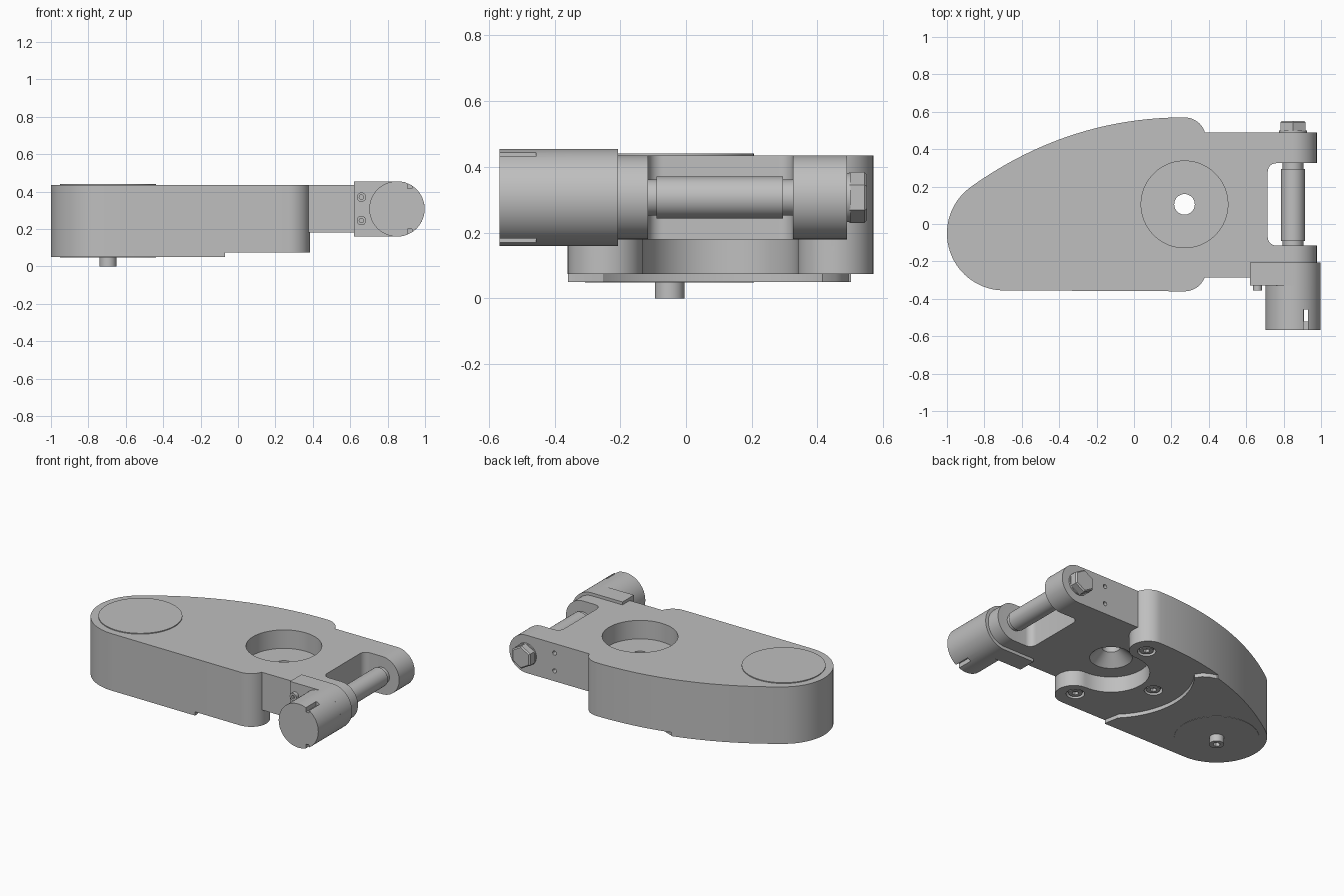
import bpy, bmesh
from math import sin, cos, radians, pi
from mathutils import Vector

if "Cube" in bpy.data.objects:
    bpy.data.objects.remove(bpy.data.objects["Cube"])

grey = bpy.data.materials.new("machined_grey")
grey.use_nodes = True
COLOUR = (0.52, 0.52, 0.52, 1)
grey.diffuse_color = COLOUR
grey.node_tree.nodes["Principled BSDF"].inputs["Base Color"].default_value = COLOUR


def arc(cx, cy, r, start, end, n=24):
    """Points on an arc, angles in degrees."""
    angles = [radians(start + (end - start) * i / n) for i in range(n + 1)]
    return [(cx + r * cos(a), cy + r * sin(a)) for a in angles]


def ring(cx, cy, r, n=48):
    return arc(cx, cy, r, 0, 360 - 360 / n, n - 1)


def rect(x0, x1, y0, y1):
    return [(x0, y0), (x1, y0), (x1, y1), (x0, y1)]


def loft(name, sections, axis="Z"):
    """Solid through (outline, level) sections along Z or Y."""
    bm = bmesh.new()
    loops = []
    for pts, h in sections:
        loops.append([bm.verts.new((a, b, h) if axis == "Z" else (a, h, b)) for a, b in pts])
    n = len(loops[0])
    for low, high in zip(loops, loops[1:]):
        for i in range(n):
            j = (i + 1) % n
            bm.faces.new((low[i], low[j], high[j], high[i]))
    bm.faces.new(loops[0])
    bm.faces.new(loops[-1])
    bmesh.ops.recalc_face_normals(bm, faces=bm.faces)
    mesh = bpy.data.meshes.new(name)
    bm.to_mesh(mesh)
    bm.free()
    mesh.materials.append(grey)
    ob = bpy.data.objects.new(name, mesh)
    bpy.context.collection.objects.link(ob)
    return ob


def prism(name, pts, lo, hi, axis="Z"):
    return loft(name, [(pts, lo), (pts, hi)], axis)


def combine(ob, tool, operation="DIFFERENCE"):
    mod = ob.modifiers.new("bool", "BOOLEAN")
    mod.operation, mod.solver, mod.object = operation, "EXACT", tool
    bpy.context.view_layer.objects.active = ob
    bpy.ops.object.modifier_apply(modifier=mod.name)
    bpy.data.objects.remove(tool)


def socket_screw(name, x, y, r, lo, hi, axis, socket_at_low=True):
    """Round screw head with a hexagonal socket in one end."""
    ob = prism(name, ring(x, y, r, 32), lo, hi, axis)
    depth = (hi - lo) * 0.5
    a, b = (lo - 0.01, lo + depth) if socket_at_low else (hi - depth, hi + 0.01)
    combine(ob, prism("socket_cutter", ring(x, y, r * 0.5, 6), a, b, axis))
    return ob


TOP, ARM_LOW, LOBE_LOW = 0.435, 0.18, 0.075
HX, HY = 0.27, 0.105          # bearing hole centre
AX, AZ = 0.85, 0.307          # shaft axis
PX, PY = -0.695, -0.05        # round end centre

# Body outline: round nose, bowed back edge, two lobed corners
p0, p1, p2 = Vector((-0.87, 0.2)), Vector((-0.35, 0.57)), Vector((HX, 0.57))
bow = [tuple(p0 * (1 - t) ** 2 + p1 * 2 * t * (1 - t) + p2 * t * t)
       for t in [i / 30 for i in range(1, 30)]]
outline = (arc(HX, -0.245, 0.115, -90, 0, 12) + arc(HX, 0.455, 0.115, 0, 90, 12)
           + bow[::-1] + arc(PX, PY, 0.305, 125, 270, 36))
body = prism("body", outline, LOBE_LOW, TOP)

# Underside pocket between the two lobes
pocket = (arc(HX, HY, 0.235, 90, 270, 32) + arc(HX, -0.245, 0.115, 90, 0, 12)
          + [(0.5, -0.245), (0.5, 0.455)] + arc(HX, 0.455, 0.115, 0, -90, 12)[:-1])
combine(body, prism("pocket_cutter", pocket, 0, ARM_LOW))

# Forked arm with rounded ends
arm_side = [(0.28, ARM_LOW)] + arc(AX, (ARM_LOW + TOP) / 2, 0.1275, -90, 90, 32) + [(0.28, TOP)]
arm = prism("arm", arm_side, -0.285, 0.49, "Y")
slot = ([(1.2, -0.115)] + [(1.2, 0.325)] + arc(0.76, 0.28, 0.045, 90, 180, 8)
        + arc(0.76, -0.07, 0.045, 180, 270, 8))
combine(arm, prism("slot_cutter", slot, 0, 1))
for z in (0.25, 0.37):
    combine(arm, prism("hole_cutter", ring(0.64, z, 0.014, 16), 0.44, 0.6, "Y"))
combine(body, arm, "UNION")

# Bearing recess, through hole and countersink
combine(body, prism("recess_cutter", ring(HX, HY, 0.232, 64), 0.31, 0.6))
combine(body, loft("bore_cutter", [(ring(HX, HY, r), z) for r, z in
        ((0.135, 0.17), (0.13, ARM_LOW), (0.055, 0.25), (0.055, 0.4))]))

# Screws in the underside
for i in range(3):
    a = pi / 2 * (i + 1)
    x, y = HX + 0.335 * cos(a), HY + 0.335 * sin(a)
    combine(body, prism("screw_cutter", ring(x, y, 0.056, 32), 0, 0.105))
    socket_screw("underside_screw", x, y, 0.042, 0.08, 0.12, "Z")

# Bottom cover plate with a curved inner edge
cover = prism("bottom_cover", outline, 0.05, LOBE_LOW)
edge = ([(-0.07, -0.5), (-0.07, -0.34)] + arc(HX, HY, 0.505, 225, 142, 32)
        + [(-0.155, 0.455), (-0.19, 0.48), (-0.24, 0.495), (-0.3, 0.7), (0.6, 0.7), (0.6, -0.5)])
combine(cover, prism("cover_cutter", edge, 0, 0.2))

# Discs and pin on the round end
prism("top_disc", ring(PX, PY, 0.257, 64), 0.43, 0.441)
prism("bottom_disc", ring(PX, PY, 0.257, 64), 0.048, 0.06)
socket_screw("bottom_pin", PX, PY, 0.045, 0, 0.06, "Z")

# Shaft with narrower ends
loft("shaft", [(ring(AX, AZ, r), y) for r, y in
     ((0.055, -0.13), (0.055, -0.09), (0.064, -0.09), (0.064, 0.295),
      (0.055, 0.295), (0.055, 0.34))], "Y")

# Hex bolt and washer on the back
prism("washer", ring(AX, AZ, 0.075), 0.485, 0.5, "Y")
loft("hex_bolt", [(arc(AX, AZ, r, 30, 330, 5), y) for r, y in
     ((0.077, 0.498), (0.077, 0.543), (0.068, 0.551))], "Y")

# Motor bracket, its screws and the motor housing
R = 0.148
bracket_side = [(0.62, AZ - R)] + arc(AX, AZ, R, -90, 90, 36) + [(0.62, AZ + R)]
prism("motor_bracket", bracket_side, -0.33, -0.207, "Y")
for z in (0.245, 0.37):
    socket_screw("bracket_screw", 0.66, z, 0.025, -0.355, -0.32, "Y")
motor = prism("motor_housing", ring(AX, AZ, R, 64), -0.568, -0.32, "Y")
combine(motor, prism("motor_slot_cutter", rect(0.91, 0.93, -0.52, -0.457), 0, 1))
for z in (AZ - 0.128, AZ + 0.128):
    combine(motor, prism("notch_cutter", rect(0.905, 0.93, z - 0.02, z + 0.02), -0.6, -0.457, "Y"))

# Smooth curved walls, keep edges crisp
for ob in bpy.context.scene.objects:
    ob.select_set(ob.type == "MESH")
bpy.context.view_layer.objects.active = body
bpy.ops.object.shade_smooth_by_angle(angle=radians(30))
